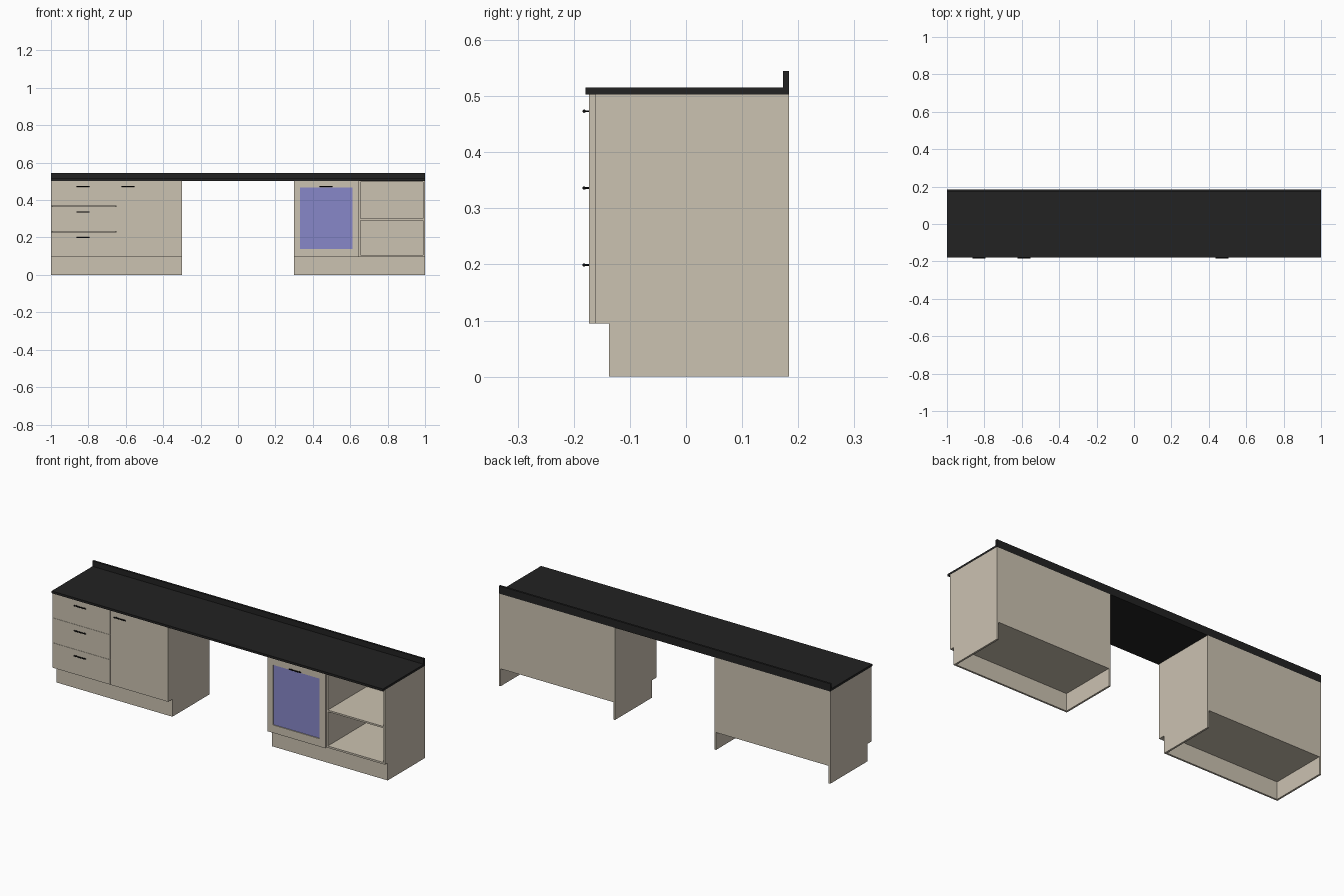
import bpy, bmesh, math
from mathutils import Matrix

if "Cube" in bpy.data.objects:
    bpy.data.objects.remove(bpy.data.objects["Cube"])


def material(name, rgb):
    m = bpy.data.materials.new(name)
    m.diffuse_color = (*rgb, 1)
    m.use_nodes = True
    m.node_tree.nodes["Principled BSDF"].inputs["Base Color"].default_value = m.diffuse_color
    return m


BEIGE = material("beige_laminate", (0.60, 0.54, 0.44))
DARK = material("dark_worktop", (0.016, 0.016, 0.016))
BLACK = material("black_metal", (0.004, 0.004, 0.004))
BLUE = material("blue_glass", (0.245, 0.245, 0.58))


def finish(name, bm, mat):
    bmesh.ops.recalc_face_normals(bm, faces=bm.faces)
    me = bpy.data.meshes.new(name)
    bm.to_mesh(me)
    bm.free()
    me.materials.append(mat)
    ob = bpy.data.objects.new(name, me)
    bpy.context.collection.objects.link(ob)
    return ob


def add_box(bm, x0, x1, y0, y1, z0, z1):
    mat = Matrix.Translation(((x0 + x1) / 2, (y0 + y1) / 2, (z0 + z1) / 2))
    mat = mat @ Matrix.Diagonal((x1 - x0, y1 - y0, z1 - z0, 1))
    bmesh.ops.create_cube(bm, size=1, matrix=mat)


def box(name, *dims, mat=BEIGE):
    bm = bmesh.new()
    add_box(bm, *dims)
    return finish(name, bm, mat)


def extrude_x(name, profile, x0, x1, mat):
    bm = bmesh.new()
    f = bm.faces.new([bm.verts.new((x0, y, z)) for y, z in profile])
    r = bmesh.ops.extrude_face_region(bm, geom=[f])
    vs = [g for g in r["geom"] if isinstance(g, bmesh.types.BMVert)]
    bmesh.ops.translate(bm, verts=vs, vec=(x1 - x0, 0, 0))
    return finish(name, bm, mat)


BACK, BODY, DOOR, TOE = 0.184, -0.161, -0.173, -0.137
BASE, TOP, T = 0.095, 0.503, 0.010

# Worktop with rear upstand
extrude_x("worktop", [(-0.179, TOP), (BACK, TOP), (BACK, 0.545), (0.173, 0.545),
                      (0.173, 0.515), (-0.179, 0.515)], -1, 1, DARK)

# Two cabinet carcasses: notched sides, divider, bottom, top, back, toe board
side = [(TOE, 0), (BACK, 0), (BACK, TOP), (BODY, TOP), (BODY, BASE), (TOE, BASE)]
for label, x0, x1 in (("left", -1, -0.30), ("right", 0.30, 1)):
    mid = (x0 + x1) / 2
    extrude_x(label + "_outer_side", side, x0, x0 + T, BEIGE)
    extrude_x(label + "_inner_side", side, x1 - T, x1, BEIGE)
    box(label + "_divider", mid - 0.005, mid + 0.005, BODY, BACK - T, BASE + T, TOP - 0.006)
    box(label + "_bottom", x0 + T, x1 - T, BODY, BACK, BASE, BASE + T)
    box(label + "_top", x0 + T, x1 - T, BODY, BACK, TOP - 0.006, TOP)
    box(label + "_back", x0 + T, x1 - T, BACK - T, BACK, BASE + T, TOP - 0.006)
    box(label + "_toe_board", x0 + T, x1 - T, TOE, TOE + T, 0, BASE)

# Open shelf on the right
box("shelf", 0.655, 0.99, BODY, BACK - T, 0.292, 0.301)

# Drawer fronts and left door
cuts = [BASE, 0.231, 0.367, TOP]
for i in range(3):
    box(f"drawer_front_{i + 1}", -1, -0.6505, DOOR, BODY,
        cuts[i] + (0.0005 if i else 0), cuts[i + 1] - 0.0005)
box("left_door", -0.6495, -0.30, DOOR, BODY, BASE, TOP - 0.0005)

# Glazed door: four rails around a recessed pane
gx0, gx1, gz0, gz1 = 0.332, 0.612, 0.138, 0.466
bm = bmesh.new()
add_box(bm, 0.30, gx0, DOOR, BODY, BASE, TOP - 0.0005)
add_box(bm, gx1, 0.648, DOOR, BODY, BASE, TOP - 0.0005)
add_box(bm, gx0, gx1, DOOR, BODY, BASE, gz0)
add_box(bm, gx0, gx1, DOOR, BODY, gz1, TOP - 0.0005)
finish("glazed_door_frame", bm, BEIGE)
box("glass_pane", gx0, gx1, -0.168, -0.164, gz0, gz1, mat=BLUE)


# Bar handles on two posts
def handle(name, x, z):
    bm = bmesh.new()
    bmesh.ops.create_cone(bm, cap_ends=True, segments=12, radius1=0.003, radius2=0.003, depth=0.07,
                          matrix=Matrix.Translation((x, -0.1815, z)) @ Matrix.Rotation(math.pi / 2, 4, 'Y'))
    for s in (-1, 1):
        bmesh.ops.create_cone(bm, cap_ends=True, segments=8, radius1=0.0015, radius2=0.0015, depth=0.009,
                              matrix=Matrix.Translation((x + s * 0.024, -0.177, z))
                              @ Matrix.Rotation(math.pi / 2, 4, 'X'))
    finish(name, bm, BLACK)


for i, z in enumerate((0.199, 0.336, 0.473)):
    handle(f"drawer_handle_{i + 1}", -0.828, z)
handle("left_door_handle", -0.588, 0.473)
handle("glazed_door_handle", 0.47, 0.473)
